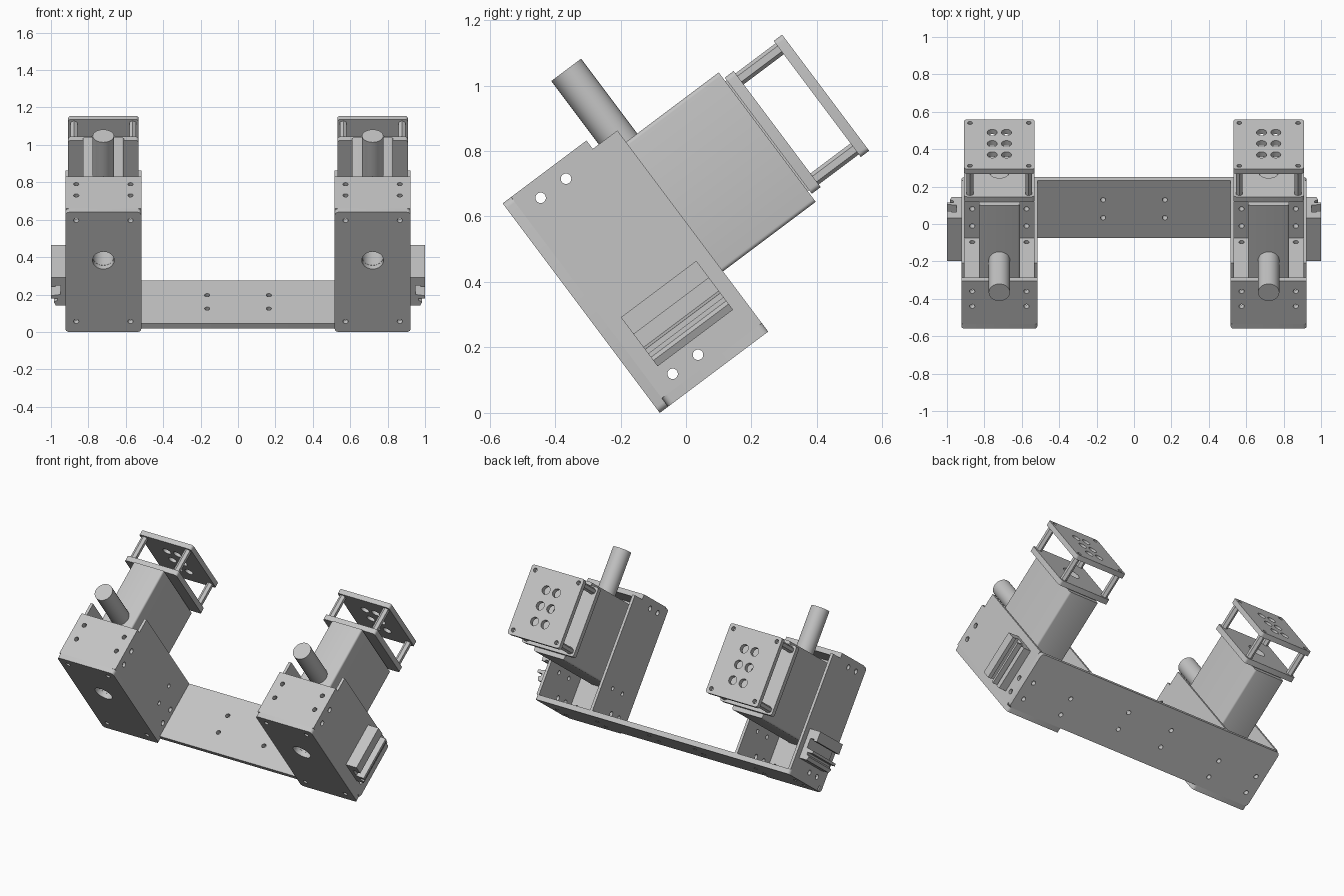
import bpy, bmesh, math
from mathutils import Matrix, Vector

cube = bpy.data.objects.get("Cube")
if cube:
    bpy.data.objects.remove(cube, do_unlink=True)

grey = bpy.data.materials.new("plain_grey")
grey.use_nodes = True
colour = (0.55, 0.55, 0.55, 1)
grey.diffuse_color = colour
grey.node_tree.nodes["Principled BSDF"].inputs["Base Color"].default_value = colour

# Parts are laid out square (x across, u deep, v tall), then tilted back
TILT = Matrix.Translation((0, -0.08, 0)) @ Matrix.Rotation(math.atan2(3, 4), 4, 'X')
TURN = {'x': Matrix.Rotation(math.pi / 2, 4, 'Y'),
        'u': Matrix.Rotation(math.pi / 2, 4, 'X'),
        'v': Matrix.Identity(4)}
AXES = 'xuv'


def add_cylinder(bm, centre, axis, radius, length, sides=32):
    bmesh.ops.create_cone(bm, cap_ends=True, segments=sides, radius1=radius, radius2=radius,
                          depth=length, matrix=Matrix.Translation(centre) @ TURN[axis])


def make_object(name, bm):
    bmesh.ops.recalc_face_normals(bm, faces=bm.faces)
    mesh = bpy.data.meshes.new(name)
    bm.to_mesh(mesh)
    bm.free()
    obj = bpy.data.objects.new(name, mesh)
    obj.matrix_world = TILT
    bpy.context.collection.objects.link(obj)
    mesh.materials.append(grey)
    return obj


def activate(obj):
    bpy.ops.object.select_all(action='DESELECT')
    obj.select_set(True)
    bpy.context.view_layer.objects.active = obj


def finish(name, bm, holes=()):
    """Holes are (centre, axis, radius, length)."""
    obj = make_object(name, bm)
    if holes:
        cut = bmesh.new()
        for hole in holes:
            add_cylinder(cut, *hole, sides=24)
        cutter = make_object("hole_cutter", cut)
        cutter.hide_render = True
        mod = obj.modifiers.new("holes", 'BOOLEAN')
        mod.object, mod.operation, mod.solver = cutter, 'DIFFERENCE', 'EXACT'
        activate(obj)
        bpy.ops.object.modifier_apply(modifier=mod.name)
        bpy.data.objects.remove(cutter, do_unlink=True)
    activate(obj)
    bpy.ops.object.shade_smooth_by_angle(angle=math.radians(32))
    return obj


def plate(name, xs, us, vs, round_axis=None, radius=0.02, holes=()):
    """Box with the corners along one axis rounded."""
    bm = bmesh.new()
    spans = [sorted(xs), us, vs]
    size = Vector([b - a for a, b in spans])
    centre = Vector([(a + b) / 2 for a, b in spans])
    bmesh.ops.create_cube(bm, size=1, matrix=Matrix.Translation(centre) @ Matrix.Diagonal((*size, 1)))
    if round_axis:
        k = AXES.index(round_axis)
        edges = [e for e in bm.edges if abs(e.verts[0].co[k] - e.verts[1].co[k]) > 1e-5]
        bmesh.ops.bevel(bm, geom=edges, offset=radius, segments=4, profile=0.5, affect='EDGES')
    return finish(name, bm, holes)


T = 0.032           # plate thickness
HALF = 0.203        # half width of a bracket
HEIGHT, DEPTH = 0.80, 0.414
MID = 0.478         # motor axis height
SCREW = 0.145       # screw offset from the bracket centre

# Long plate joining both brackets
base_holes = [((x * s, u, T / 2), 'v', 0.014, 0.1)
              for s in (-1, 1)
              for x, us in ((0.165, (0.165, 0.285)), (0.575, (0.11, 0.225)), (0.865, (0.11, 0.225)))
              for u in us]
plate("long_base_plate", (-0.923, 0.923), (T, DEPTH), (0, T), 'v', holes=base_holes)

for side, s in (("left", 1), ("right", -1)):
    c = 0.72 * s

    # Bracket front plate with a bore and four screw holes
    holes = [((c + dx, T / 2, v), 'u', 0.014, 0.1) for dx in (-SCREW, SCREW) for v in (0.07, 0.745)]
    holes.append(((c, T / 2, MID), 'u', 0.058, 0.1))
    plate(side + "_front_plate", (c - HALF, c + HALF), (0, T), (0, HEIGHT), 'u', holes=holes)

    # Bracket top plate
    holes = [((c + dx, u, HEIGHT), 'v', 0.014, 0.1) for dx in (-SCREW, SCREW) for u in (0.15, 0.25)]
    plate(side + "_top_plate", (c - HALF, c + HALF), (T, 0.32), (HEIGHT - T, HEIGHT), holes=holes)

    # Bracket side plates
    for label, d in (("inner", -s), ("outer", s)):
        edge = c + d * HALF
        holes = [((edge, u, v), 'x', 0.016, 0.1) for u in (0.103, 0.2) for v in (0.072, 0.744)]
        holes += [((edge, u, 0.21), 'x', 0.013, 0.1) for u in (0.16, 0.285)]
        plate(f"{side}_{label}_side_plate", (edge, edge - d * 0.018), (T, DEPTH), (T, HEIGHT - T),
              holes=holes)

    # Gearbox body with a deep bore at the front
    plate(side + "_gearbox_body", (c - 0.11, c + 0.11), (T, 0.768), (0.23, 0.724), 'u', 0.012,
          holes=[((c, T, MID), 'u', 0.057, 0.7)])

    # Motor cylinder standing on the gearbox
    bm = bmesh.new()
    add_cylinder(bm, (c, 0.40, 0.86), 'v', 0.057, 0.30)
    finish(side + "_motor_cylinder", bm)

    # Rear cage: two plates held apart by four hexagonal posts
    corners = [(c + dx, v) for dx in (-0.157, 0.157) for v in (0.288, 0.67)]
    corner_holes = [((x, 0.99, v), 'u', 0.013, 0.08) for x, v in corners]
    vents = [((c + dx, 0.976, MID - 0.005 + dv), 'u', 0.027, 0.1)
             for dx in (-0.038, 0.038) for dv in (-0.1, 0, 0.1)]
    cage_x, cage_v = (c - 0.188, c + 0.188), (0.257, 0.70)
    plate(side + "_cage_end_plate", cage_x, (0.96, 0.992), cage_v, 'u', 0.015, holes=corner_holes + vents)
    plate(side + "_cage_mount_plate", cage_x, (0.773, 0.807), cage_v, 'u', 0.015,
          holes=[((c, 0.79, MID), 'u', 0.055, 0.1)])
    plate(side + "_cage_spacer", (c - 0.1, c + 0.1), (0.766, 0.775), (0.27, 0.69),
          holes=[((c, 0.77, MID), 'u', 0.055, 0.1)])
    bm = bmesh.new()
    for x, v in corners:
        add_cylinder(bm, (x, 0.883, v), 'u', 0.021, 0.156, sides=6)
    finish(side + "_cage_posts", bm)

    # Rail clip on the outer side, an extruded hooked profile
    profile = [(0.92, 0.118), (0.975, 0.118), (0.985, 0.14), (0.965, 0.152), (0.965, 0.165),
               (1.0, 0.165), (1.0, 0.182), (0.95, 0.19), (0.95, 0.25), (0.975, 0.25),
               (0.975, 0.24), (1.0, 0.24), (1.0, 0.305), (0.92, 0.305)]
    bm = bmesh.new()
    face = bm.faces.new([bm.verts.new((s * x, 0.08, v)) for x, v in profile])
    grown = bmesh.ops.extrude_face_region(bm, geom=[face])
    bmesh.ops.translate(bm, vec=(0, 0.288, 0),
                        verts=[g for g in grown["geom"] if isinstance(g, bmesh.types.BMVert)])
    finish(side + "_rail_clip", bm)
